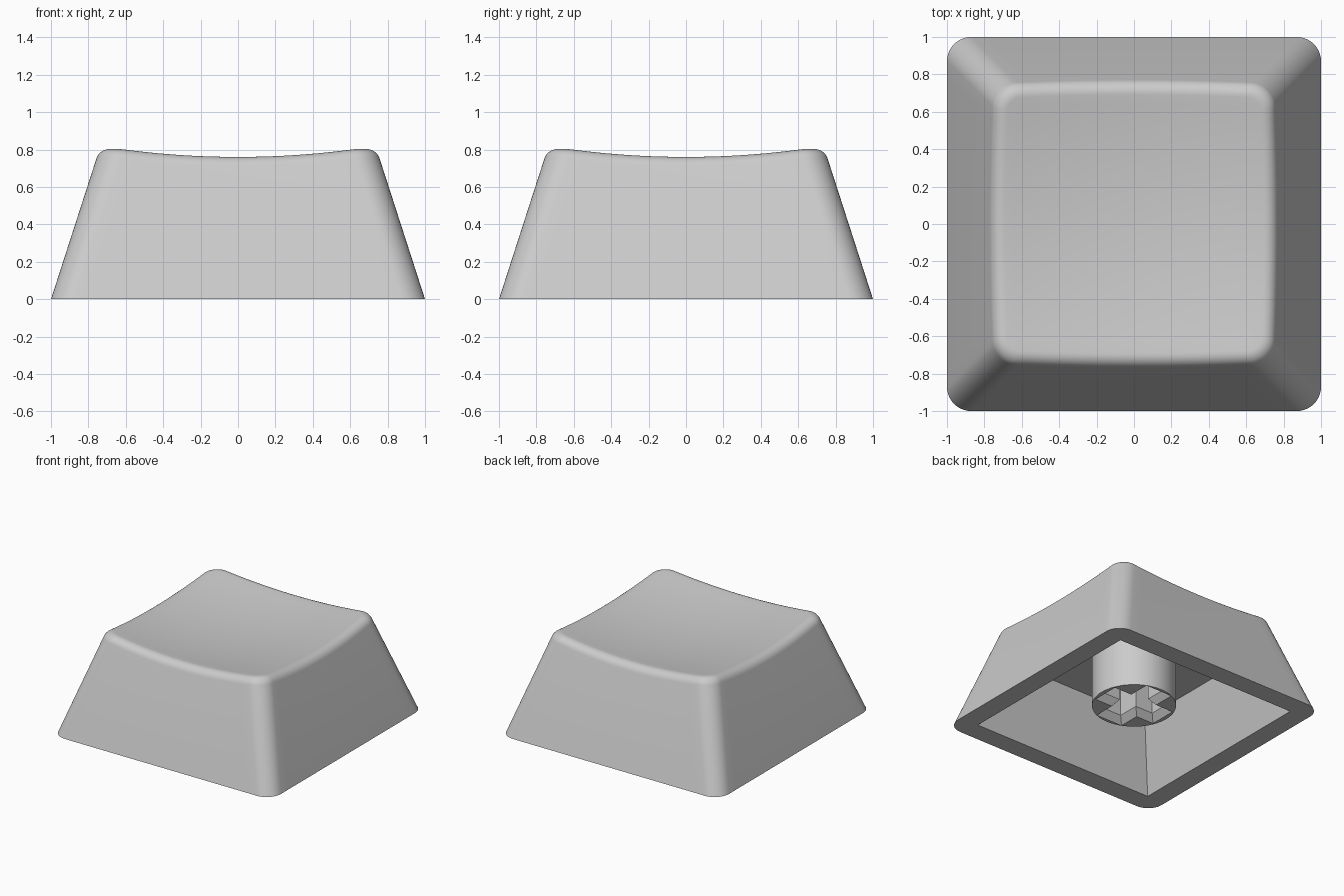
import bpy, bmesh, math
from mathutils import Vector

if "Cube" in bpy.data.objects:
    bpy.data.objects.remove(bpy.data.objects["Cube"])

TAPER = 0.323          # inward slope of the outer walls
CORNER = 0.13          # vertical corner radius
FILLET = 0.062         # tangent length of the rounded top edge
INNER, ROOF_HALF, ROOF_Z = 0.835, 0.663, 0.535
STEM_R, STEM_Z = 0.317, 0.11

grey = bpy.data.materials.new("grey plastic")
grey.diffuse_color = (0.6, 0.6, 0.6, 1)
grey.use_nodes = True
grey.node_tree.nodes["Principled BSDF"].inputs["Base Color"].default_value = grey.diffuse_color


def outline(half, radius, straight=20, arc=10):
    """Rounded square, always with the same number of points."""
    pts = []
    c = half - radius
    for q in range(4):
        a0 = q * math.pi / 2
        ca, sa = round(math.cos(a0)), round(math.sin(a0))
        side = [(half, c * (2 * i / straight - 1)) for i in range(straight)]
        side += [(c + radius * math.cos(k / arc * math.pi / 2),
                  c + radius * math.sin(k / arc * math.pi / 2)) for k in range(arc)]
        # the last arc point starts the next side
        pts += [(x * ca - y * sa, x * sa + y * ca) for x, y in side]
    return pts


def dish(x, y):
    return 0.706 + (x * x + y * y) / 8.9


def finish(name, bm):
    """Turn a bmesh into a smooth-shaded grey object."""
    bmesh.ops.remove_doubles(bm, verts=bm.verts, dist=1e-5)
    bmesh.ops.recalc_face_normals(bm, faces=bm.faces)
    mesh = bpy.data.meshes.new(name)
    bm.to_mesh(mesh)
    bm.free()
    mesh.materials.append(grey)
    obj = bpy.data.objects.new(name, mesh)
    bpy.context.collection.objects.link(obj)
    bpy.ops.object.select_all(action='DESELECT')
    obj.select_set(True)
    bpy.context.view_layer.objects.active = obj
    bpy.ops.object.shade_smooth_by_angle(angle=math.radians(30))


def bridge(bm, lo, hi):
    n = len(lo)
    for i in range(n):
        j = (i + 1) % n
        bm.faces.new((lo[i], lo[j], hi[j], hi[i]))


# Cap shell: roof of the cavity, inner walls, rim, outer walls, fillet, dish
rings = [[Vector((x, y, ROOF_Z)) for x, y in outline(ROOF_HALF, 0)],
         [Vector((x, y, 0)) for x, y in outline(INNER, 0)],
         [Vector((x, y, 0)) for x, y in outline(1, CORNER)]]

# Wall start, sharp edge and dish start of the fillet for every outline point
base = outline(1, CORNER)
inward = [Vector((a[0] - b[0], a[1] - b[1])) / 0.01 for a, b in
          zip(outline(0.99, CORNER - 0.01), base)]
start, edge, end = [], [], []
for (x, y), d in zip(base, inward):
    z = 0.77
    for _ in range(8):
        # outline keeps its corner radius while it shrinks
        s = TAPER * z
        ex = x - math.copysign(min(s, s * abs(x) / (1 - CORNER)), x)
        ey = y - math.copysign(min(s, s * abs(y) / (1 - CORNER)), y)
        z = dish(ex, ey)
    e = Vector((ex, ey, z))
    start.append(e + (Vector((x, y, 0)) - e).normalized() * FILLET)
    edge.append(e)
    ix, iy = ex + d.x * FILLET, ey + d.y * FILLET
    end.append(Vector((ix, iy, dish(ix, iy))))

STEPS, W = 8, 0.81     # rational arc
for k in range(STEPS + 1):
    t = k / STEPS
    a, m, c = (1 - t) ** 2, 2 * W * t * (1 - t), t * t
    rings.append([(p * a + q * m + r * c) / (a + m + c)
                  for p, q, r in zip(start, edge, end)])
for k in range(1, 13):
    f = 1 - k / 13
    rings.append([Vector((p.x * f, p.y * f, dish(p.x * f, p.y * f))) for p in end])

bm = bmesh.new()
loops = [[bm.verts.new(p) for p in ring] for ring in rings]
for lo, hi in zip(loops, loops[1:]):
    bridge(bm, lo, hi)
bm.faces.new(loops[0])
centre = bm.verts.new((0, 0, dish(0, 0)))
n = len(base)
for i in range(n):
    bm.faces.new((loops[-1][i], loops[-1][(i + 1) % n], centre))
finish("cap_shell", bm)


# Stem: round post with a cross-shaped socket, flared at its mouth
def cross(lx, wx, ly, wy):
    """Cross outline from the half lengths and half widths of its arms."""
    quarter = [(lx, wx), (wy, wx), (wy, ly)]
    half = quarter + [(-x, y) for x, y in reversed(quarter)]
    return half + [(-x, -y) for x, y in half]


def circle(radius, count=64):
    return [(radius * math.cos(i * math.tau / count),
             radius * math.sin(i * math.tau / count)) for i in range(count)]


bm = bmesh.new()


def ring(pts, z):
    return [bm.verts.new((x, y, z)) for x, y in pts]


TOP = ROOF_Z + 0.005
wall = ring(circle(STEM_R), STEM_Z), ring(circle(STEM_R), TOP)
mouth = ring(cross(0.283, 0.114, 0.292, 0.122), STEM_Z)
throat = ring(cross(0.239, 0.072, 0.25, 0.079), STEM_Z + 0.055)
deep = ring(cross(0.239, 0.072, 0.25, 0.079), TOP)
bridge(bm, *wall)
bridge(bm, mouth, throat)
bridge(bm, throat, deep)
rim = [bm.edges.get((lp[i], lp[(i + 1) % len(lp)]))
       for lp in (wall[0], mouth) for i in range(len(lp))]
bmesh.ops.triangle_fill(bm, use_beauty=True, use_dissolve=False, edges=rim,
                        normal=(0, 0, -1))
finish("stem", bm)
